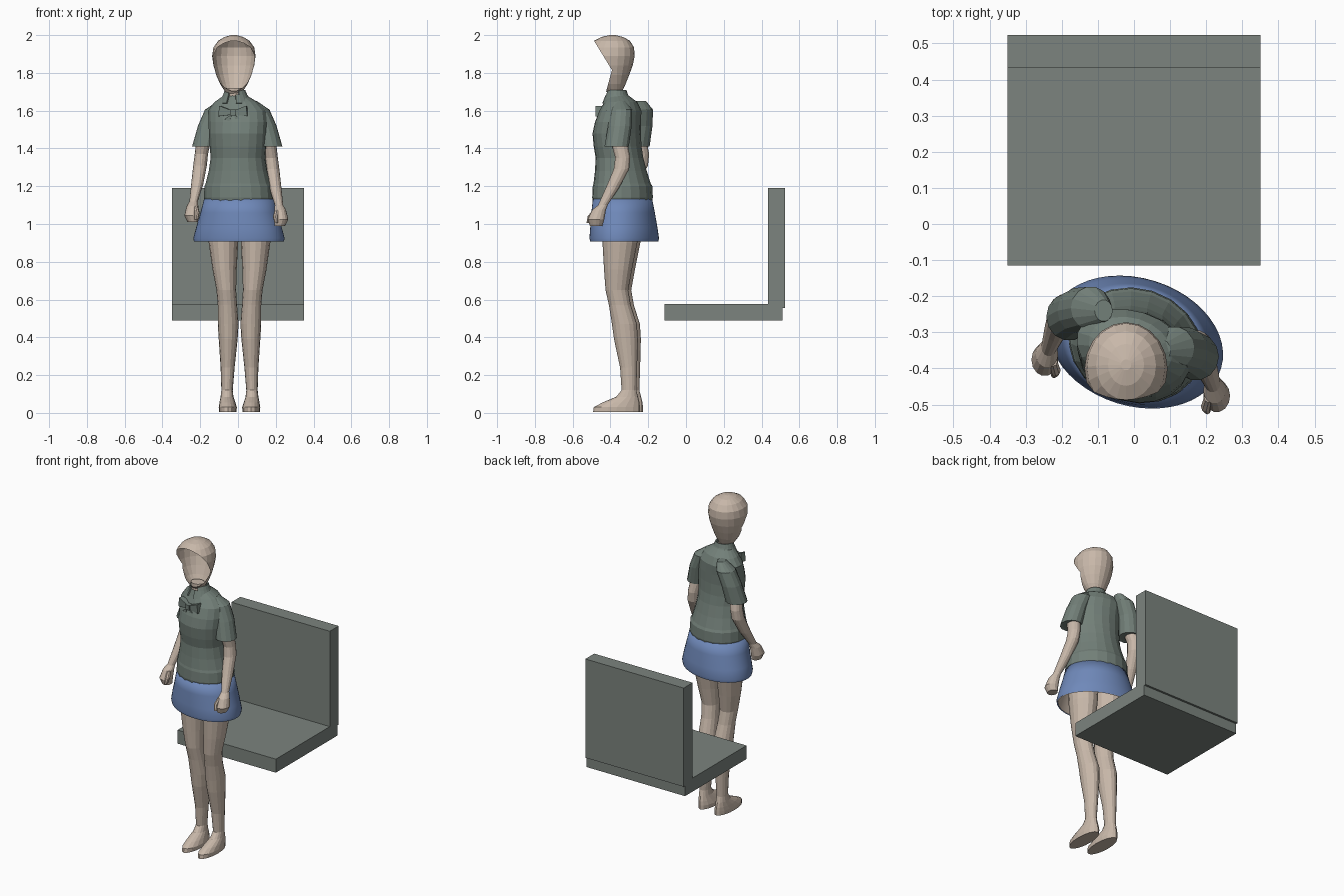
import bpy, bmesh
from math import sin, cos, tau
from mathutils import Vector, Matrix

cube = bpy.data.objects.get("Cube")
if cube:
    bpy.data.objects.remove(cube)


def material(name, colour):
    mat = bpy.data.materials.new(name)
    mat.use_nodes = True
    rgba = (*colour, 1)
    mat.diffuse_color = rgba
    mat.node_tree.nodes["Principled BSDF"].inputs["Base Color"].default_value = rgba
    return mat


skin = material("skin beige", (.58, .48, .40))
cloth = material("shirt grey green", (.17, .215, .19))
denim = material("skirt blue", (.16, .25, .49))
paint = material("bench grey green", (.20, .23, .21))


def finish(name, bm, mat, smooth=False, fix_normals=True):
    """Turn a bmesh into a named, coloured object."""
    if fix_normals:
        bmesh.ops.recalc_face_normals(bm, faces=bm.faces)
    mesh = bpy.data.meshes.new(name)
    bm.to_mesh(mesh)
    bm.free()
    mesh.materials.append(mat)
    for poly in mesh.polygons:
        poly.use_smooth = smooth
    obj = bpy.data.objects.new(name, mesh)
    bpy.context.scene.collection.objects.link(obj)
    return obj


def loft(rings, segs=16, yaw=0, caps=(True, True)):
    """Join elliptical rings (x, y, z, radius x, radius y), turned about z."""
    bm = bmesh.new()
    turn = Matrix.Rotation(yaw, 3, 'Z')
    loops = []
    for x, y, z, rx, ry in rings:
        angles = [tau * i / segs for i in range(segs)]
        loops.append([bm.verts.new(Vector((x, y, z)) + turn @ Vector((rx * cos(a), ry * sin(a), 0)))
                      for a in angles])
    for low, high in zip(loops, loops[1:]):
        for i in range(segs):
            j = (i + 1) % segs
            bm.faces.new((low[i], low[j], high[j], high[i]))
    for loop, wanted in zip((loops[0], loops[-1]), caps):
        if wanted:
            bm.faces.new(loop)
    return bm


def box(name, low, high, mat):
    bm = bmesh.new()
    bmesh.ops.create_cube(bm, size=1)
    low, high = Vector(low), Vector(high)
    for v in bm.verts:
        v.co = (low + high) / 2 + v.co * (high - low)
    return finish(name, bm, mat)


def plate(name, outline, depth, origin, yaw, mat):
    """Extrude a front-facing outline backwards, then place it."""
    bm = bmesh.new()
    face = bm.faces.new([bm.verts.new((x, 0, z)) for x, z in outline])
    made = bmesh.ops.extrude_face_region(bm, geom=[face])["geom"]
    for v in made:
        if isinstance(v, bmesh.types.BMVert):
            v.co.y += depth
    bm.transform(Matrix.Translation(origin) @ Matrix.Rotation(yaw, 4, 'Z'))
    return finish(name, bm, mat)


# Bench made of two slabs
box("bench_seat", (-.35, -.115, .49), (.35, .51, .577), paint)
box("bench_back", (-.35, .433, .555), (.35, .523, 1.19), paint)

# Head shell with a scooped open face
HX = -.022
head = loft([(HX, -.378, 1.69, .04, .035), (HX, -.385, 1.74, .072, .065),
             (HX, -.395, 1.79, .094, .095), (HX, -.4, 1.84, .108, .118),
             (HX, -.4, 1.89, .115, .128), (HX, -.396, 1.935, .108, .121),
             (HX, -.392, 1.97, .083, .095), (HX, -.39, 1.99, .05, .058),
             (HX, -.39, 2, .014, .015)], segs=20)
bmesh.ops.recalc_face_normals(head, faces=head.faces)
pivot = Vector((0, -.392, 1.815))
cuts = (Vector((0, -.155, -.095)), Vector((0, -.11, .03)))
for normal in cuts:
    bmesh.ops.bisect_plane(head, geom=head.verts[:] + head.edges[:] + head.faces[:],
                           plane_co=pivot, plane_no=normal)
scooped = [f for f in head.faces
           if all((f.calc_center_median() - pivot).dot(n) > 0 for n in cuts)]
bmesh.ops.delete(head, geom=scooped, context='FACES')
finish("head_shell", head, skin, fix_normals=False)

# Neck
finish("neck", loft([(-.012, -.36, 1.6, .055, .055), (-.015, -.372, 1.66, .048, .044),
                     (HX, -.378, 1.72, .042, .036)], segs=12), skin)

# Shirt body with a hem band, waist and bust
YAW = -.3
finish("shirt_body", loft([
    (.004, -.336, 1.12, .183, .154), (.004, -.336, 1.14, .187, .158),
    (.003, -.336, 1.2, .183, .155), (.002, -.338, 1.215, .176, .149),
    (.001, -.345, 1.28, .158, .135), (0, -.352, 1.35, .147, .124),
    (0, -.362, 1.41, .152, .124), (0, -.367, 1.48, .157, .125),
    (0, -.36, 1.54, .16, .118), (-.005, -.347, 1.6, .158, .106),
    (-.01, -.345, 1.645, .118, .085), (-.014, -.358, 1.675, .07, .06),
    (-.015, -.362, 1.685, .05, .048)], segs=20, yaw=YAW), cloth)

# Collar, open in a V at the front
collar = loft([(-.013, -.362, 1.64, .088, .08), (-.015, -.366, 1.685, .064, .058),
               (-.016, -.366, 1.71, .054, .05)], segs=20, yaw=YAW, caps=(False, False))
gap = [f for f in collar.faces if f.calc_center_median().y < -.405 and
       abs(f.calc_center_median().x + .03) < .026]
bmesh.ops.delete(collar, geom=gap, context='FACES')
collar = finish("collar", collar, cloth)
thick = collar.modifiers.new("thickness", 'SOLIDIFY')
thick.thickness = .008

# Bow tie: two wings, two tails and a knot
BOW = Matrix.Translation((-.028, -.468, 1.59)).to_translation()
for side, word in ((1, "left"), (-1, "right")):
    wing = [(.008 * side, .012), (.072 * side, .036), (.078 * side, -.02), (.008 * side, -.012)]
    tail = [(.004 * side, -.008), (.045 * side, -.036), (.018 * side, -.045)]
    plate("bow_wing_" + word, wing, .035, BOW, YAW / 2, cloth)
    plate("bow_tail_" + word, tail, .03, BOW, YAW / 2, cloth)
knot = [(-.014, -.015), (.014, -.015), (.014, .016), (-.014, .016)]
plate("bow_knot", knot, .03, BOW - Vector((0, .01, 0)), YAW / 2, cloth)

# Skirt with a plain lining
skirt = [(.005, -.336, 1.132, .188, .154), (.005, -.333, 1.06, .207, .164),
         (.005, -.329, .98, .232, .172), (.005, -.327, .925, .247, .177),
         (.005, -.327, .907, .244, .173)]
finish("skirt", loft(skirt, segs=48, yaw=YAW, caps=(True, False)), denim, smooth=True)
inner = [(x, y, z - .004 * (z > 1), rx - .006, ry - .006) for x, y, z, rx, ry in skirt]
finish("skirt_lining", loft(inner, segs=48, yaw=YAW, caps=(True, False)), skin, smooth=True)

# Limbs, written for the left side and mirrored with a small turn of the body
sleeve = [(.08, -.295, 1.65, .025, .03), (.115, -.288, 1.605, .056, .06),
          (.15, -.295, 1.52, .058, .064), (.175, -.312, 1.41, .064, .066),
          (.175, -.312, 1.413, .05, .052)]
arm = [(.17, -.305, 1.45, .04, .044), (.185, -.285, 1.36, .035, .041),
       (.192, -.292, 1.3, .036, .042), (.207, -.34, 1.2, .032, .036),
       (.226, -.39, 1.11, .022, .026), (.232, -.41, 1.085, .031, .037),
       (.238, -.426, 1.035, .037, .045), (.23, -.426, 1, .028, .034)]
leg = [(.085, -.34, 1.02, .085, .095), (.085, -.342, .9, .078, .092),
       (.079, -.352, .76, .064, .074), (.07, -.358, .65, .052, .06),
       (.064, -.342, .57, .051, .058), (.06, -.318, .47, .055, .066),
       (.06, -.31, .39, .05, .063), (.063, -.296, .24, .037, .045),
       (.066, -.294, .12, .03, .039), (.066, -.304, .085, .034, .058),
       (.064, -.336, .055, .042, .098), (.062, -.358, .03, .048, .122),
       (.062, -.36, .005, .046, .124)]


def limb(name, rings, side, shift_x, shift_y, shift_z, mat, segs=14):
    placed = [(x * side + shift_x, y + shift_y * side, z + shift_z * side, rx, ry)
              for x, y, z, rx, ry in rings]
    finish(name, loft(placed, segs=segs), mat)


for side, word in ((1, "left"), (-1, "right")):
    limb("sleeve_" + word, sleeve, side, -.004, -.055, 0, cloth)
    limb("arm_" + word, arm, side, -.009, -.05, -.01, skin)
    limb("leg_" + word, leg, side, .008, -.008, 0, skin, segs=16)
    # Thumb laid over the front of the fist
    thumb = [(.215, -.43, 1.085, .012, .014), (.208, -.455, 1.05, .014, .016),
             (.212, -.465, 1.015, .01, .012)]
    limb("thumb_" + word, thumb, side, -.009, -.05, -.01, skin, segs=8)
